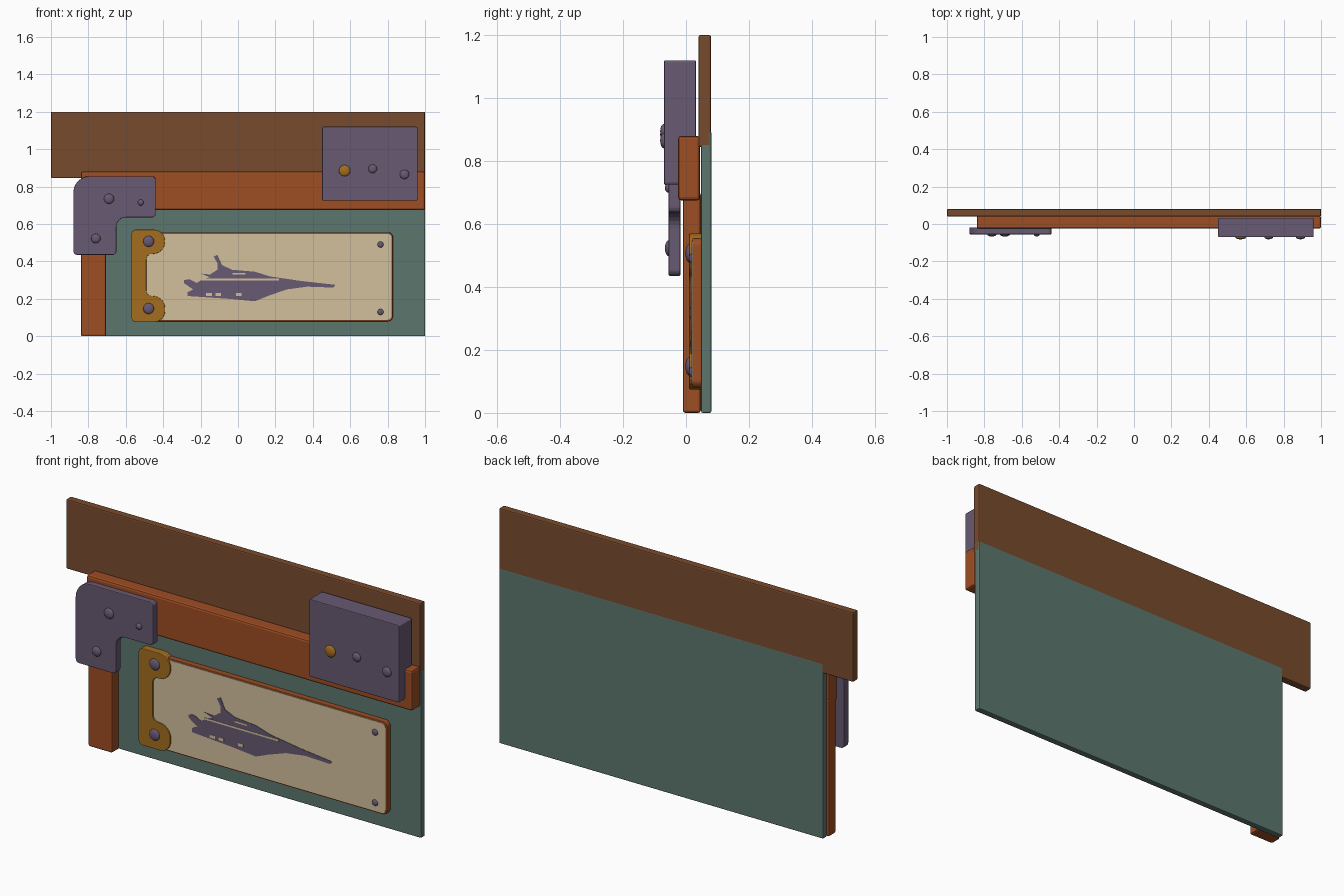
import bpy, bmesh, math
from mathutils import Vector

if "Cube" in bpy.data.objects:
    bpy.data.objects.remove(bpy.data.objects["Cube"])


def material(name, r, g, b):
    m = bpy.data.materials.new(name)
    m.use_nodes = True
    m.diffuse_color = (r, g, b, 1)
    bsdf = m.node_tree.nodes["Principled BSDF"]
    bsdf.inputs["Base Color"].default_value = (r, g, b, 1)
    bsdf.inputs["Roughness"].default_value = 0.7
    return m


brown = material("brown", 0.19, 0.07, 0.026)
rust = material("rust orange", 0.34, 0.075, 0.017)
purple = material("dusty purple", 0.14, 0.1, 0.168)
teal = material("grey teal", 0.11, 0.183, 0.158)
gold = material("ochre gold", 0.37, 0.155, 0.014)
cream = material("cream", 0.65, 0.53, 0.34)


def fillet(points, steps=6):
    """Round each (x, z, radius) corner with a conic arc."""
    out = []
    for i, (x, z, r) in enumerate(points):
        p = Vector((x, z))
        if not r:
            out.append(p)
            continue
        a = p + (Vector(points[i - 1][:2]) - p).normalized() * r
        b = p + (Vector(points[(i + 1) % len(points)][:2]) - p).normalized() * r
        w = math.sqrt(0.5)
        for k in range(steps + 1):
            t = k / steps
            ka, kp, kb = (1 - t) ** 2, 2 * w * t * (1 - t), t * t
            out.append((a * ka + p * kp + b * kb) / (ka + kp + kb))
    return out


def prism(name, outline, front, back, mat, bevel=0.0):
    """Extrude an x-z outline from y = front to y = back."""
    bm = bmesh.new()
    face = bm.faces.new([bm.verts.new((p[0], front, p[1])) for p in outline])
    ext = bmesh.ops.extrude_face_region(bm, geom=[face])["geom"]
    moved = [g for g in ext if isinstance(g, bmesh.types.BMVert)]
    bmesh.ops.translate(bm, verts=moved, vec=(0, back - front, 0))
    bmesh.ops.recalc_face_normals(bm, faces=bm.faces)
    mesh = bpy.data.meshes.new(name)
    bm.to_mesh(mesh)
    bm.free()
    obj = bpy.data.objects.new(name, mesh)
    bpy.context.collection.objects.link(obj)
    mesh.materials.append(mat)
    if bevel:
        mod = obj.modifiers.new("edge bevel", "BEVEL")
        mod.width, mod.segments = bevel, 2
        mod.limit_method, mod.angle_limit = "ANGLE", math.radians(40)
    return obj


def slab(name, x0, x1, z0, z1, front, back, mat, bevel=0.0, r=0.0):
    corners = [(x0, z0, r), (x1, z0, r), (x1, z1, r), (x0, z1, r)]
    return prism(name, fillet(corners), front, back, mat, bevel)


def bolt(name, x, z, r, surface, mat=purple, height=0.012):
    """Domed bolt head on a front-facing surface."""
    bpy.ops.mesh.primitive_uv_sphere_add(segments=20, ring_count=10, location=(x, surface, z))
    obj = bpy.context.object
    obj.name = name
    obj.scale = (r, height, r)
    obj.data.materials.append(mat)
    bpy.ops.object.shade_smooth_by_angle()


# Boards and frame
slab("top_board", -1, 1, 0.845, 1.2, 0.04, 0.08, brown, 0.006)
slab("back_panel", -0.83, 1, 0, 0.895, 0.048, 0.0804, teal, 0.005)
slab("header_rail", -0.84, 1, 0.675, 0.88, -0.025, 0.045, rust, 0.01)
slab("right_post", -0.84, -0.705, 0, 0.7, -0.01, 0.047, rust, 0.008)

# Corner bracket with its bolts
corner = [(-0.88, 0.435, 0.02), (-0.65, 0.435, 0.02), (-0.65, 0.635, 0.05),
          (-0.44, 0.635, 0.02), (-0.44, 0.855, 0.02), (-0.88, 0.855, 0.085)]
prism("corner_bracket", fillet(corner), -0.055, -0.018, purple, 0.004)
for i, (x, z, r) in enumerate([(-0.69, 0.735, 0.027), (-0.52, 0.715, 0.016), (-0.76, 0.523, 0.025)]):
    bolt(f"corner_bolt_{i + 1}", x, z, r, -0.055)

# Block on the rail with its bolts
slab("rail_block", 0.45, 0.96, 0.725, 1.12, -0.07, 0.032, purple, 0.004, 0.008)
bolt("gold_bolt", 0.57, 0.885, 0.03, -0.07, gold)
bolt("block_bolt_1", 0.72, 0.895, 0.023, -0.07)
bolt("block_bolt_2", 0.89, 0.865, 0.025, -0.07)

# Sign tray and face
slab("sign_tray", -0.5, 0.828, 0.08, 0.555, 0.02, 0.05, rust, 0.004, 0.025)
slab("sign_face", -0.495, 0.82, 0.088, 0.547, 0.017, 0.022, cream, 0, 0.02)
for name, z in (("upper", 0.49), ("lower", 0.13)):
    bolt(f"{name}_sign_screw", 0.762, z, 0.016, 0.017, purple, 0.008)

# Clasp holding the sign
clasp = [(-0.57, 0.075, 0.025), (-0.39, 0.075, 0.06), (-0.39, 0.215, 0.065),
         (-0.49, 0.215, 0.03), (-0.49, 0.44, 0.03), (-0.39, 0.44, 0.065),
         (-0.39, 0.57, 0.06), (-0.57, 0.57, 0.025)]
prism("sign_clasp", fillet(clasp), 0.01, 0.05, gold, 0.003)
for name, z in (("upper", 0.507), ("lower", 0.148)):
    bolt(f"{name}_clasp_bolt", -0.478, z, 0.029, 0.01)

# Painted ship: hull outline, then cream slits and windows
hull = [(-.29, .3), (-.26, .305), (-.22, .285), (-.19, .305), (-.15, .315), (-.2, .335),
        (-.15, .33), (-.11, .355), (-.11, .39), (-.13, .425), (-.11, .435), (-.085, .38),
        (-.03, .355), (.09, .345), (.17, .32), (.34, .295), (.52, .275), (.51, .26),
        (.37, .265), (.26, .25), (.16, .215), (.09, .187), (-.05, .2), (-.27, .215),
        (-.27, .235), (-.24, .25), (-.29, .285)]
prism("ship_picture", hull, 0.015, 0.018, purple)
marks = [(-.2, .22, .299, .308), (-.03, .04, .33, .338), (-.17, -.14, .215, .23),
         (-.12, -.09, .215, .23), (-.01, .02, .215, .23)]
for i, (x0, x1, z0, z1) in enumerate(marks):
    slab(f"ship_mark_{i + 1}", x0, x1, z0, z1, 0.0135, 0.0165, cream)
